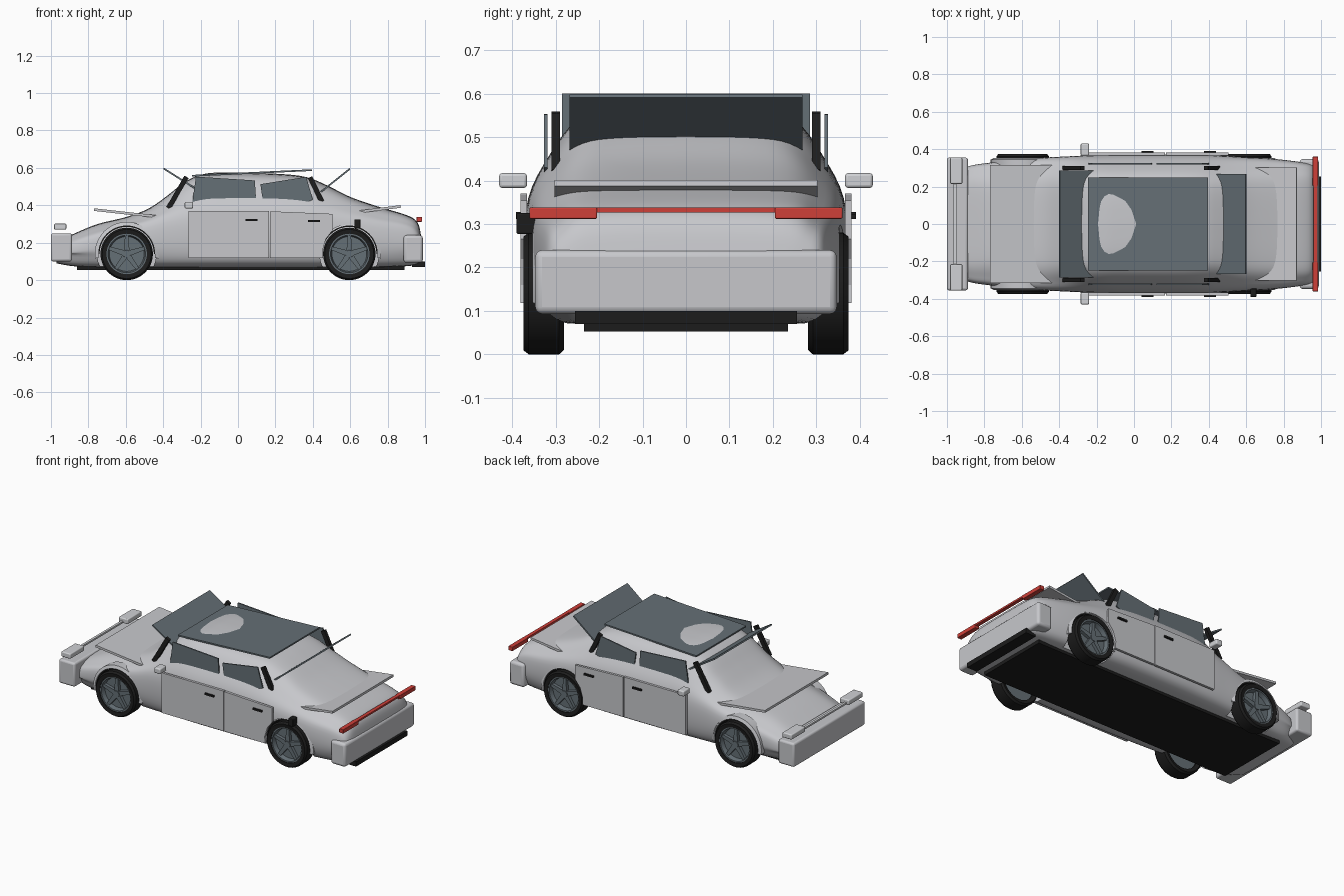
import bpy, bmesh, math
from mathutils import Vector

if "Cube" in bpy.data.objects:
    bpy.data.objects.remove(bpy.data.objects["Cube"])


def material(name, rgb):
    m = bpy.data.materials.new(name)
    m.diffuse_color = (*rgb, 1)
    m.use_nodes = True
    m.node_tree.nodes["Principled BSDF"].inputs["Base Color"].default_value = m.diffuse_color
    return m


SILVER = material("silver paint", (0.57, 0.575, 0.60))
LAMP = material("lamp white", (0.63, 0.64, 0.66))
GLASS = material("tinted glass", (0.13, 0.16, 0.18))
METAL = material("wheel metal", (0.13, 0.16, 0.18))
BLACK = material("black rubber", (0.012, 0.012, 0.012))
RED = material("tail light red", (0.62, 0.05, 0.04))


def finish(name, bm, mat, bevel=0, smooth=None):
    bmesh.ops.recalc_face_normals(bm, faces=bm.faces)
    me = bpy.data.meshes.new(name)
    bm.to_mesh(me)
    bm.free()
    ob = bpy.data.objects.new(name, me)
    bpy.context.collection.objects.link(ob)
    me.materials.append(mat)
    if bevel:
        mod = ob.modifiers.new("bevel", 'BEVEL')
        mod.width, mod.segments, mod.limit_method = bevel, 3, 'ANGLE'
    if smooth:
        smooth_by_angle(ob, smooth)
    return ob


def smooth_by_angle(ob, deg):
    bpy.ops.object.select_all(action='DESELECT')
    ob.select_set(True)
    bpy.context.view_layer.objects.active = ob
    bpy.ops.object.shade_smooth_by_angle(angle=math.radians(deg))


def prism(name, xz, y0, y1, mat, bevel=0):
    """Side-view polygon extruded across the car."""
    bm = bmesh.new()
    a = [bm.verts.new((x, y0, z)) for x, z in xz]
    b = [bm.verts.new((x, y1, z)) for x, z in xz]
    n = len(xz)
    bm.faces.new(a)
    bm.faces.new(b[::-1])
    for i in range(n):
        bm.faces.new((a[i], b[i], b[(i + 1) % n], a[(i + 1) % n]))
    return finish(name, bm, mat, bevel, 40 if bevel else None)


def box(name, x0, x1, y0, y1, z0, z1, mat, bevel=0):
    return prism(name, [(x0, z0), (x1, z0), (x1, z1), (x0, z1)], y0, y1, mat, bevel)


def slat(name, p, q, thick, y0, y1, mat):
    """Tilted plate running from p to q in the side view."""
    p, q = Vector(p), Vector(q)
    d = (q - p).normalized()
    n = Vector((-d.y, d.x)) * thick / 2
    return prism(name, [p - n, q - n, q + n, p + n], y0, y1, mat)


def lathe(name, cx, cz, prof, side, mat, a0=0, a1=360, n=48):
    """Closed (radius, y) profile turned about a wheel axle."""
    bm = bmesh.new()
    full = a1 - a0 == 360
    rings = []
    for i in range(n if full else n + 1):
        a = math.radians(a0 + (a1 - a0) * i / n)
        rings.append([bm.verts.new((cx + r * math.cos(a), side * y, cz + r * math.sin(a))) for r, y in prof])
    m = len(prof)
    for i in range(n):
        r, s = rings[i], rings[(i + 1) % len(rings)]
        for j in range(m):
            k = (j + 1) % m
            bm.faces.new((r[j], r[k], s[k], s[j]))
    if not full:
        bm.faces.new(rings[0])
        bm.faces.new(rings[-1])
    return finish(name, bm, mat, 0, 35)


def spline(pts, steps):
    """Smooth curve through points of any dimension."""
    out = []
    for i in range(len(pts) - 1):
        p0, p1, p2, p3 = pts[max(i - 1, 0)], pts[i], pts[i + 1], pts[min(i + 2, len(pts) - 1)]
        for s in range(steps):
            t = s / steps
            out.append([0.5 * (2 * b + (c - a) * t + (2 * a - 5 * b + 4 * c - d) * t * t
                               + (3 * b - a - 3 * c + d) * t ** 3) for a, b, c, d in zip(p0, p1, p2, p3)])
    out.append(list(pts[-1]))
    return out


# Body shell: stations of x, half width, bottom, shoulder height, roof half width, top
stations = [
    (-0.97, 0.27, 0.09, 0.16, 0.20, 0.205), (-0.88, 0.31, 0.075, 0.20, 0.22, 0.247),
    (-0.75, 0.33, 0.07, 0.24, 0.22, 0.30), (-0.60, 0.347, 0.07, 0.275, 0.23, 0.337),
    (-0.48, 0.355, 0.07, 0.30, 0.24, 0.382), (-0.38, 0.36, 0.07, 0.33, 0.24, 0.45),
    (-0.28, 0.365, 0.07, 0.35, 0.245, 0.528), (-0.18, 0.368, 0.07, 0.36, 0.25, 0.568),
    (-0.05, 0.372, 0.07, 0.36, 0.25, 0.575), (0.20, 0.372, 0.07, 0.36, 0.25, 0.569),
    (0.36, 0.37, 0.07, 0.355, 0.245, 0.552), (0.475, 0.364, 0.07, 0.345, 0.24, 0.507),
    (0.60, 0.358, 0.07, 0.325, 0.25, 0.445), (0.75, 0.348, 0.07, 0.30, 0.25, 0.393),
    (0.90, 0.33, 0.075, 0.275, 0.25, 0.348), (0.96, 0.315, 0.085, 0.24, 0.24, 0.308),
    (0.98, 0.29, 0.10, 0.18, 0.23, 0.23)]
bm = bmesh.new()
rings = []
for x, w, zb, zs, rw, zt in spline(stations, 5):
    h = zt - zs
    half = spline([(0, zb), (0.6 * w, zb), (0.85 * w, zb + 0.01), (0.96 * w, zb + 0.06),
                   (w, zb + 0.6 * (zs - zb)), (0.975 * w, zs), ((0.97 * w + rw) / 2 + 0.01, zs + 0.45 * h),
                   (rw, zs + 0.84 * h), (0.65 * rw, zs + 0.97 * h), (0, zt)], 4)
    loop = half + [(-y, z) for y, z in half[-2:0:-1]]
    rings.append([bm.verts.new((x, y, z)) for y, z in loop])
for r, s in zip(rings, rings[1:]):
    for i in range(len(r)):
        k = (i + 1) % len(r)
        bm.faces.new((r[i], r[k], s[k], s[i]))
bm.faces.new(rings[0])
bm.faces.new(rings[-1])
body = finish("body_shell", bm, SILVER)

# Wheel wells cut out of the shell
for cx in (-0.595, 0.595):
    for s in (-1, 1):
        circle = [(cx + 0.158 * math.cos(math.tau * i / 48), 0.14 + 0.158 * math.sin(math.tau * i / 48))
                  for i in range(48)]
        cutter = prism("well_cutter", circle, *sorted((s * 0.26, s * 0.5)), SILVER)
        cutter.hide_render = True
        mod = body.modifiers.new("well", 'BOOLEAN')
        mod.operation, mod.object, mod.solver = 'DIFFERENCE', cutter, 'EXACT'
        bpy.context.view_layer.objects.active = body
        bpy.ops.object.modifier_apply(modifier=mod.name)
        bpy.data.objects.remove(cutter)
smooth_by_angle(body, 35)

# Wheels, arch liners and fender arches
for cx, end in ((-0.595, "front"), (0.595, "rear")):
    for s in (-1, 1):
        lathe(end + "_tyre", cx, 0.14, [(0.108, 0.288), (0.13, 0.281), (0.14, 0.292), (0.14, 0.362),
                                        (0.131, 0.374), (0.108, 0.37)], s, BLACK)
        lathe(end + "_rim", cx, 0.14, [(0.002, 0.30), (0.108, 0.30), (0.108, 0.366), (0.1, 0.366),
                                       (0.093, 0.338), (0.002, 0.338)], s, METAL)
        lathe(end + "_hub", cx, 0.14, [(0.001, 0.33), (0.024, 0.33), (0.02, 0.362), (0.001, 0.362)], s, METAL, n=20)
        for k in range(5):
            a = math.pi / 2 + math.tau * k / 5
            u, v = Vector((math.cos(a), math.sin(a))), Vector((-math.sin(a), math.cos(a)))
            c = Vector((cx, 0.14))
            prism(end + "_spoke", [c - v * 0.016, c + u * 0.1 - v * 0.009, c + u * 0.1 + v * 0.009, c + v * 0.016],
                  s * 0.33, s * 0.358, METAL)
        lathe(end + "_arch_liner", cx, 0.14, [(0.145, 0.27), (0.154, 0.27), (0.154, 0.345), (0.145, 0.345)],
              s, BLACK, 0, 180, 32)
        lathe(end + "_fender_arch", cx, 0.14, [(0.152, 0.29), (0.171, 0.29), (0.171, 0.345), (0.152, 0.353)],
              s, SILVER, -8, 188, 32)

# Bonnet, boot lid and glass panels, tilted as drawn
slat("bonnet_panel", (-0.77, 0.377), (-0.42, 0.338), 0.014, -0.315, 0.315, SILVER)
slat("boot_lid", (0.53, 0.35), (0.87, 0.394), 0.014, -0.303, 0.303, SILVER)
slat("windscreen", (-0.398, 0.597), (-0.16, 0.447), 0.009, -0.285, 0.285, GLASS)
slat("rear_window", (0.598, 0.595), (0.41, 0.445), 0.009, -0.268, 0.268, GLASS)
slat("roof_glass", (-0.245, 0.558), (0.395, 0.588), 0.009, -0.248, 0.248, GLASS)

# Side parts, mirrored
for s in (-1, 1):
    def side(fn, name, *args, y, mat, **kw):
        return fn(name, *args, *sorted((s * y[0], s * y[1])), mat, **kw)
    slat("front_pillar", (-0.372, 0.385), (-0.275, 0.552), 0.026, s * 0.29, s * 0.31, BLACK)
    slat("rear_pillar", (0.385, 0.55), (0.448, 0.42), 0.026, s * 0.29, s * 0.31, BLACK)
    side(prism, "front_side_window", [(-0.225, 0.553), (0.09, 0.533), (0.098, 0.41), (0.04, 0.395), (-0.245, 0.41)],
         y=(0.319, 0.327), mat=GLASS)
    side(prism, "rear_side_window", [(0.12, 0.513), (0.365, 0.552), (0.40, 0.43), (0.34, 0.405), (0.137, 0.393)],
         y=(0.319, 0.327), mat=GLASS)
    side(prism, "front_door", [(-0.265, 0.118), (0.166, 0.118), (0.166, 0.37), (-0.265, 0.37)],
         y=(0.366, 0.381), mat=SILVER)
    side(prism, "rear_door", [(0.171, 0.118), (0.455, 0.118), (0.452, 0.16), (0.47, 0.22), (0.505, 0.265),
                              (0.505, 0.354), (0.171, 0.368)], y=(0.366, 0.381), mat=SILVER)
    for x, z in ((0.04, 0.322), (0.375, 0.317)):
        slat("door_handle", (x, z), (x + 0.063, z), 0.011, s * 0.378, s * 0.391, BLACK)
    ya, yb = sorted((s * 0.366, s * 0.43))
    box("door_mirror", -0.285, -0.24, ya, yb, 0.383, 0.417, LAMP, 0.007)
    ya, yb = sorted((s * 0.215, s * 0.355))
    box("headlight", -0.983, -0.918, ya, yb, 0.27, 0.302, LAMP, 0.006)
    ya, yb = sorted((s * 0.205, s * 0.36))
    box("tail_light", 0.955, 0.985, ya, yb, 0.312, 0.338, RED, 0.003)
box("front_light_strip", -0.965, -0.95, -0.22, 0.22, 0.272, 0.283, LAMP)
box("rear_light_strip", 0.96, 0.982, -0.21, 0.21, 0.327, 0.338, RED)
box("fuel_flap", 0.622, 0.655, -0.39, -0.345, 0.277, 0.325, BLACK, 0.004)

# Bumpers, diffuser and underfloor
box("front_bumper", -1.0, -0.888, -0.355, 0.355, 0.10, 0.25, SILVER, 0.012)
box("rear_bumper", 0.885, 0.988, -0.347, 0.347, 0.093, 0.24, SILVER, 0.016)
box("rear_diffuser", 0.93, 1.0, -0.255, 0.255, 0.07, 0.10, BLACK)
box("underfloor", -0.86, 0.89, -0.235, 0.235, 0.053, 0.08, BLACK)
